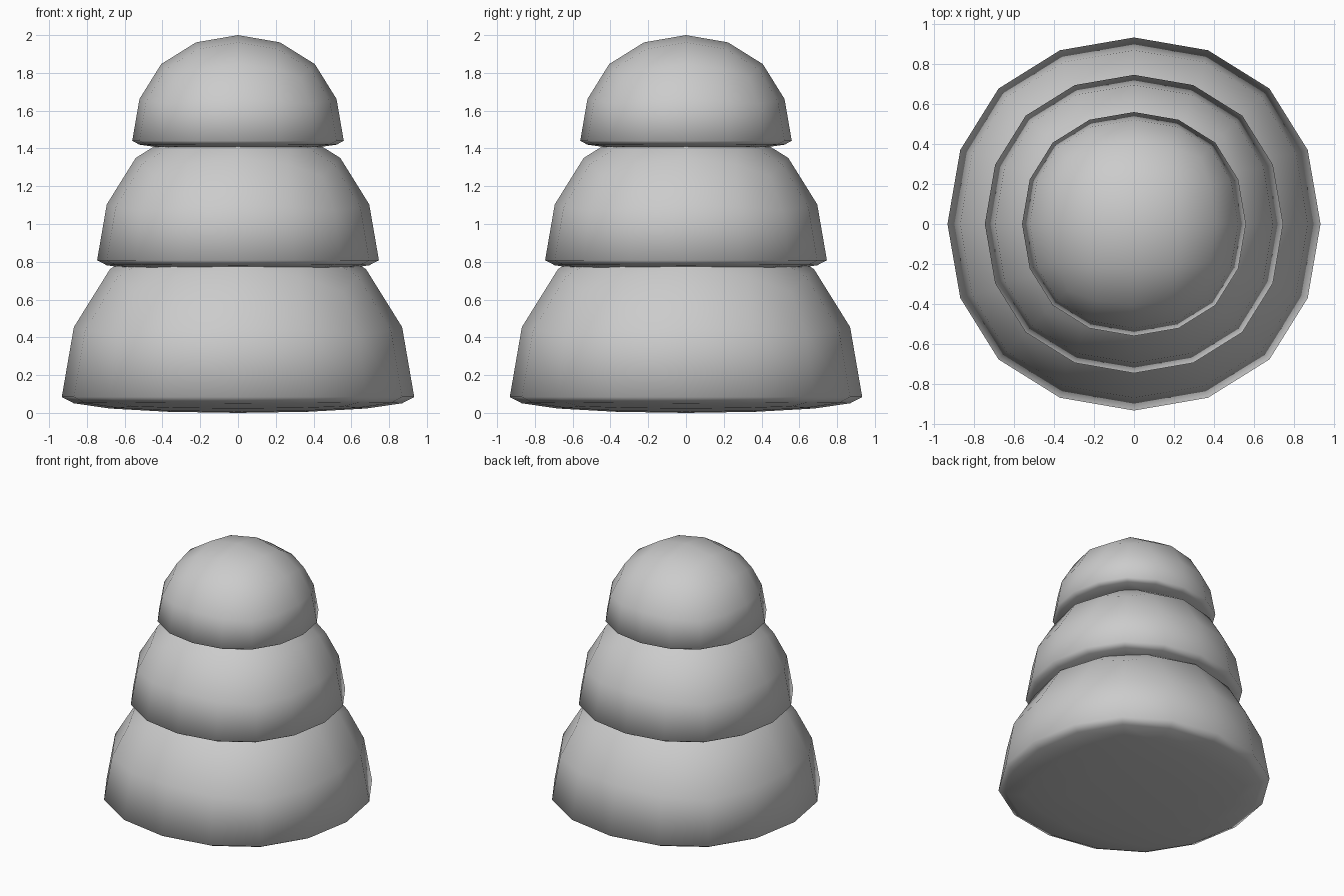
import bpy

if "Cube" in bpy.data.objects:
    bpy.data.objects.remove(bpy.data.objects["Cube"])


def tier(name, radius, rim_z, squash=0.09):
    """Rounded dome from a subdivided cube, with its lower half squashed nearly flat."""
    bpy.ops.mesh.primitive_cube_add(size=2)
    obj = bpy.context.object
    obj.name = name
    sub = obj.modifiers.new("round", 'SUBSURF')
    sub.levels = sub.render_levels = 2
    bpy.ops.object.modifier_apply(modifier=sub.name)
    verts = obj.data.vertices
    scale = radius / max(v.co.z for v in verts if abs(v.co.x) + abs(v.co.y) < 1e-4)
    for v in verts:
        v.co *= scale
        if v.co.z < -1e-5:
            v.co.z *= squash
        v.co.z += rim_z
    bpy.ops.object.shade_smooth()
    return obj


# Three stacked domes, sizes in ratio 5:4:3
tier("bottom_tier", 0.933, 0.084)
tier("middle_tier", 0.746, 0.808)
tier("top_tier", 0.56, 1.44)
